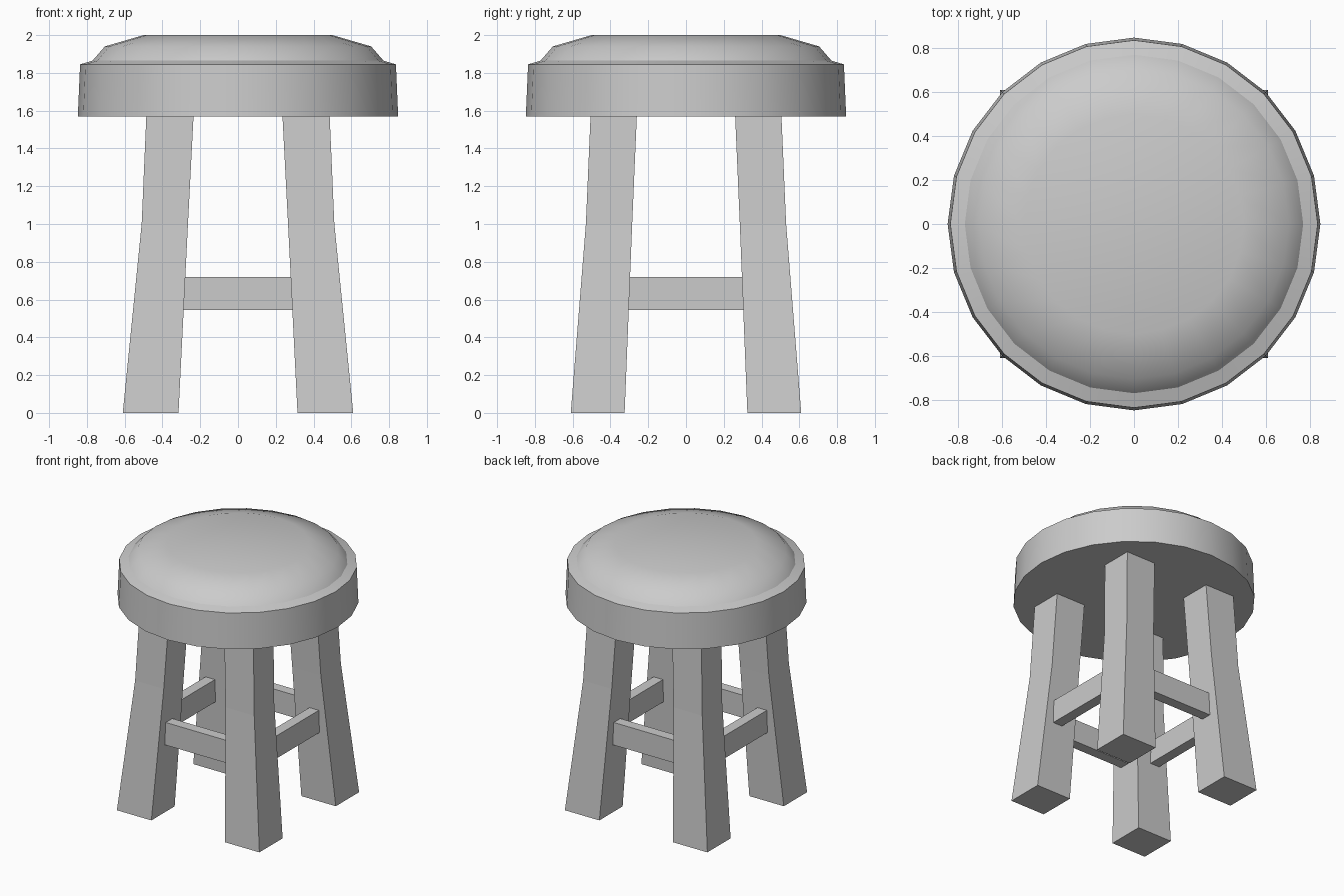
import bpy
import bmesh
from math import cos, sin, pi, radians

if "Cube" in bpy.data.objects:
    bpy.data.objects.remove(bpy.data.objects["Cube"])

grey = bpy.data.materials.new("plain_grey")
grey.use_nodes = True
colour = (0.6, 0.6, 0.6, 1)
grey.diffuse_color = colour
grey.node_tree.nodes["Principled BSDF"].inputs["Base Color"].default_value = colour


def loft(name, rings, smooth_angle=None, cap_start=True, cap_end=True):
    """Join equal rings of points into a skin, capped where asked."""
    bm = bmesh.new()
    loops = [[bm.verts.new(p) for p in ring] for ring in rings]
    n = len(loops[0])
    for a, b in zip(loops, loops[1:]):
        for i in range(n):
            j = (i + 1) % n
            bm.faces.new((a[i], a[j], b[j], b[i]))
    if cap_start:
        bm.faces.new(loops[0][::-1])
    if cap_end:
        bm.faces.new(loops[-1])
    bmesh.ops.recalc_face_normals(bm, faces=bm.faces)
    mesh = bpy.data.meshes.new(name)
    bm.to_mesh(mesh)
    bm.free()
    mesh.materials.append(grey)
    obj = bpy.data.objects.new(name, mesh)
    bpy.context.collection.objects.link(obj)
    if smooth_angle:
        bpy.ops.object.select_all(action="DESELECT")
        obj.select_set(True)
        bpy.context.view_layer.objects.active = obj
        bpy.ops.object.shade_smooth_by_angle(angle=radians(smooth_angle))
    return obj


def circle(r, z, sides=24):
    return [(r * cos(2 * pi * i / sides), r * sin(2 * pi * i / sides), z)
            for i in range(sides)]


def rectangle(x0, x1, y0, y1, z):
    return [(x0, y0, z), (x1, y0, z), (x1, y1, z), (x0, y1, z)]


# Seat: skirt with a sloping rim, and a smooth padded top
loft("seat_rim", [circle(0.848, 1.57), circle(0.836, 1.845), circle(0.77, 1.865)],
     30, cap_end=False)
loft("seat_cushion",
     [circle(0.77, 1.865), circle(0.705, 1.94), circle(0.5, 2.0)],
     60, cap_start=False)

# Legs: splayed, with a bend in the outer faces
leg_levels = [(0.315, 0.61, 0.325, 0.61, 0),
              (0.265, 0.51, 0.285, 0.53, 1.0),
              (0.235, 0.485, 0.26, 0.505, 1.58)]
for sx, side in ((1, "left"), (-1, "right")):
    for sy, end in ((-1, "front"), (1, "back")):
        loft(f"{end}_{side}_leg",
             [rectangle(sx * a, sx * b, sy * c, sy * d, z)
              for a, b, c, d, z in leg_levels])

# Stretchers: one bar between each pair of neighbouring legs
low, high, inner, outer, reach = 0.545, 0.72, 0.405, 0.485, 0.32
for s, end, side in ((-1, "front", "right"), (1, "back", "left")):
    loft(f"{end}_stretcher",
         [rectangle(-reach, reach, s * inner, s * outer, z) for z in (low, high)])
    loft(f"{side}_stretcher",
         [rectangle(s * inner, s * outer, -reach, reach, z) for z in (low, high)])
